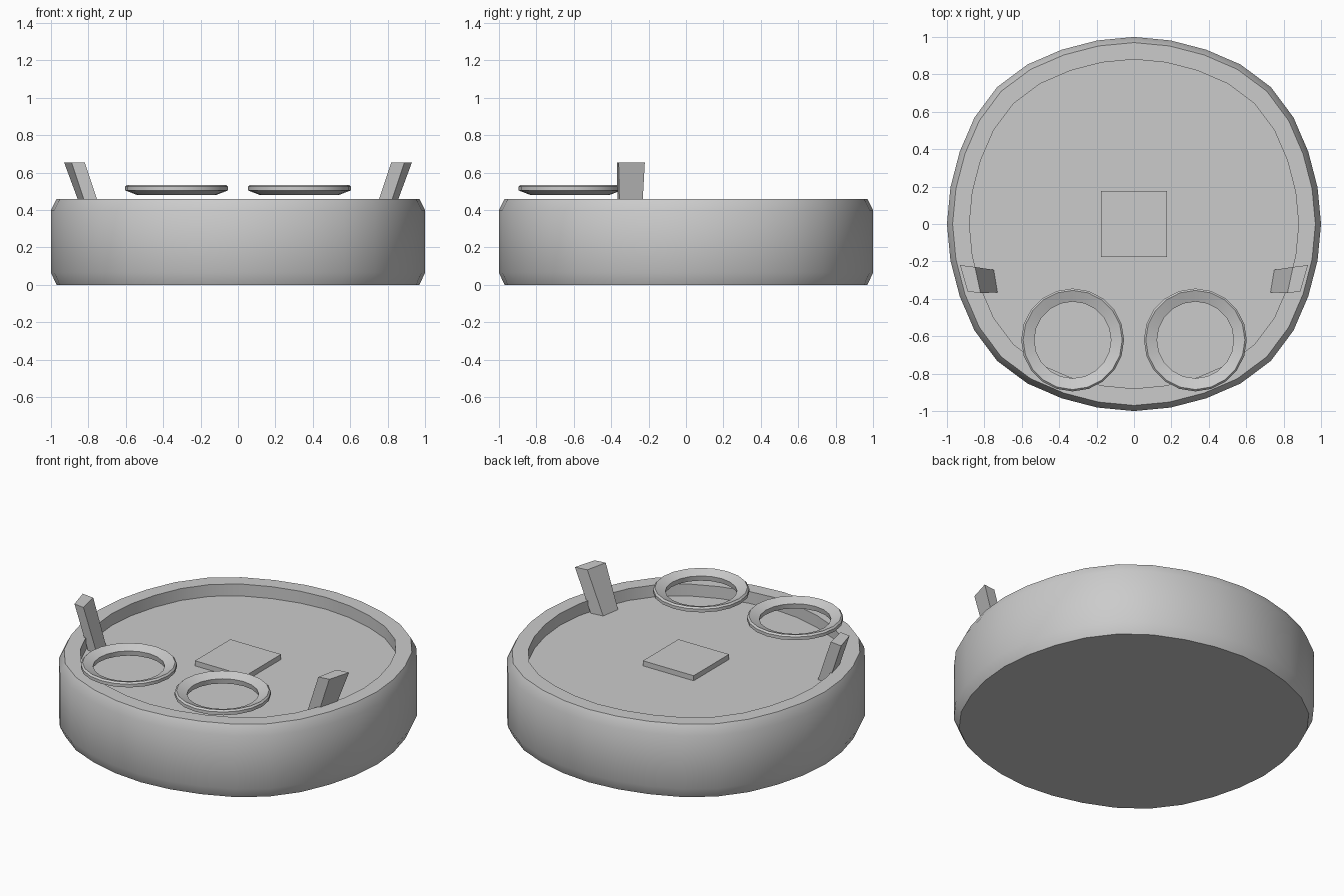
import bpy, bmesh, math

old = bpy.data.objects.get("Cube")
if old:
    bpy.data.objects.remove(old, do_unlink=True)

grey = bpy.data.materials.new("plain_grey")
grey.use_nodes = True
grey.diffuse_color = (0.6, 0.6, 0.6, 1)
grey.node_tree.nodes["Principled BSDF"].inputs["Base Color"].default_value = (0.6, 0.6, 0.6, 1)


def finish(name, bm, smooth=False):
    bmesh.ops.recalc_face_normals(bm, faces=bm.faces)
    mesh = bpy.data.meshes.new(name)
    bm.to_mesh(mesh)
    bm.free()
    mesh.materials.append(grey)
    obj = bpy.data.objects.new(name, mesh)
    bpy.context.collection.objects.link(obj)
    if smooth:
        bpy.ops.object.select_all(action="DESELECT")
        obj.select_set(True)
        bpy.context.view_layer.objects.active = obj
        bpy.ops.object.shade_smooth_by_angle(angle=math.radians(32))
    return obj


def lathe(name, profile, sides, center=(0, 0), bulge=0.0, closed=False):
    """Spin a (radius, z) profile; bulge pushes the diagonals outward."""
    bm = bmesh.new()
    rings = []
    for r, z in profile:
        ring = []
        for i in range(sides):
            a = math.tau * i / sides
            k = r * (1 + bulge * math.sin(2 * a) ** 4)
            ring.append(bm.verts.new((center[0] + k * math.cos(a), center[1] + k * math.sin(a), z)))
        rings.append(ring)
    pairs = list(zip(rings, rings[1:]))
    if closed:
        pairs.append((rings[-1], rings[0]))
    else:
        bm.faces.new(rings[0])
        bm.faces.new(rings[-1])
    for lo, hi in pairs:
        for i in range(sides):
            j = (i + 1) % sides
            bm.faces.new((lo[i], lo[j], hi[j], hi[i]))
    return finish(name, bm, smooth=True)


def prism(name, bottom, top, z0, z1):
    """Solid between two matching outlines at two heights."""
    bm = bmesh.new()
    lo = [bm.verts.new((x, y, z0)) for x, y in bottom]
    hi = [bm.verts.new((x, y, z1)) for x, y in top]
    bm.faces.new(lo)
    bm.faces.new(hi)
    for i in range(len(lo)):
        j = (i + 1) % len(lo)
        bm.faces.new((lo[i], lo[j], hi[j], hi[i]))
    return finish(name, bm)


FLOOR = 0.385

# Round tray body with softened edges and a sunken floor
lathe("body", [(0.97, 0), (1, 0.065), (1, 0.40), (0.97, 0.46), (0.88, 0.46), (0.88, FLOOR)],
      32, bulge=0.035)

# Square plate in the middle of the floor
square = [(-0.177, -0.177), (0.177, -0.177), (0.177, 0.177), (-0.177, 0.177)]
prism("center_plate", square, square, FLOOR - 0.01, 0.417)

# Dished eye rings and leaning posts on both sides
post_top = [(0.93, -0.22), (0.85, -0.23), (0.82, -0.37), (0.89, -0.36)]
post_foot = [(0.83, -0.235), (0.75, -0.245), (0.73, -0.365), (0.80, -0.355)]
for side, s in (("left", 1), ("right", -1)):
    lathe(side + "_ring", [(0.21, 0.48), (0.275, 0.505), (0.275, 0.525), (0.265, 0.535), (0.205, 0.512)],
          20, center=(0.328 * s, -0.62), closed=True)
    prism(side + "_post", [(x * s, y) for x, y in post_foot],
          [(x * s, y) for x, y in post_top], FLOOR, 0.655)
